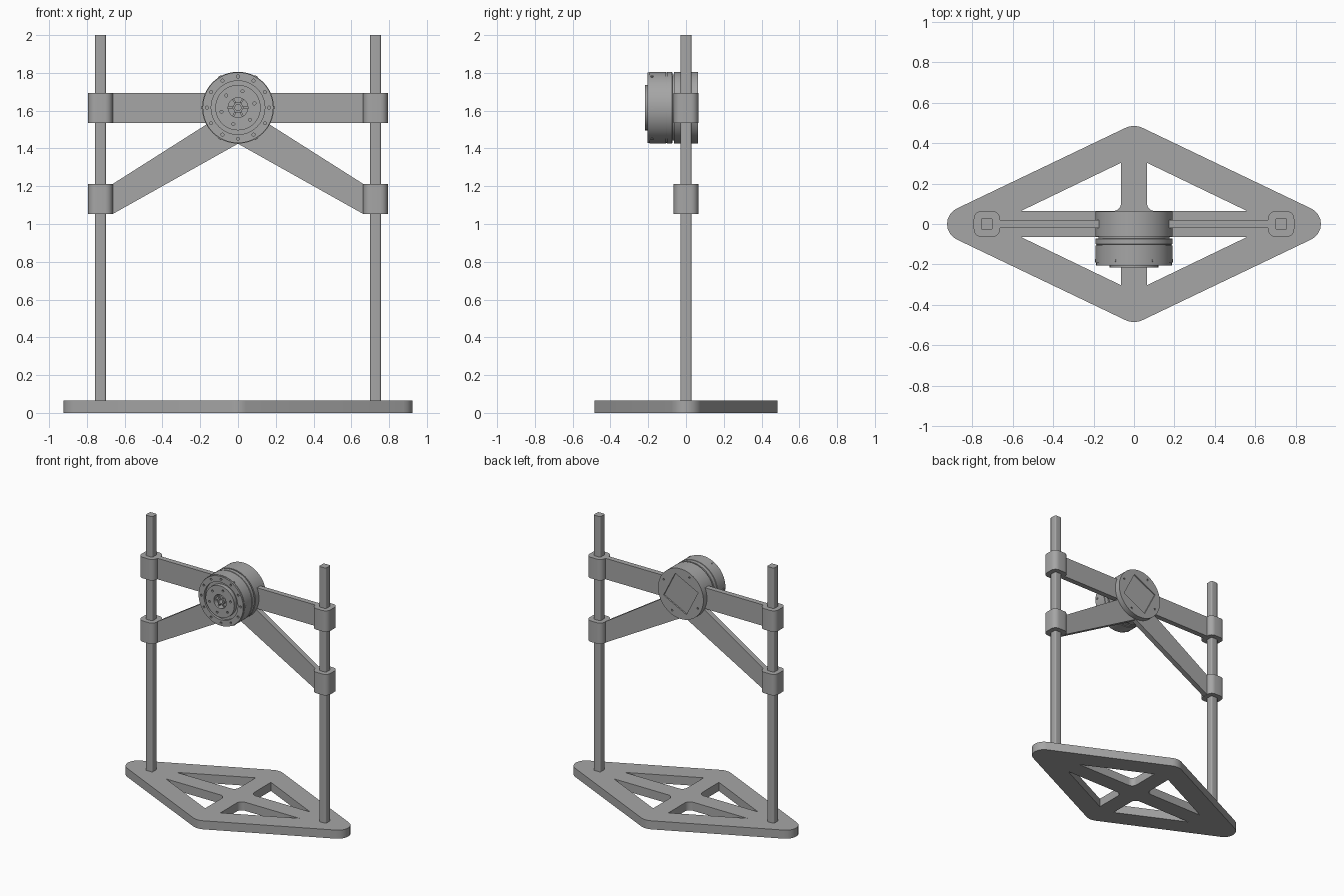
import bpy, bmesh
from math import pi, cos, sin, radians

cube = bpy.data.objects.get("Cube")
if cube:
    bpy.data.objects.remove(cube, do_unlink=True)

COLOR = (0.38, 0.38, 0.38, 1)
grey = bpy.data.materials.new("machined_grey")
grey.use_nodes = True
grey.diffuse_color = COLOR
grey.node_tree.nodes["Principled BSDF"].inputs["Base Color"].default_value = COLOR

HUB_Z = 1.616      # height of the motor axis
HUB_R = 0.19
POST_X = 0.728
BASE_H = 0.065


def arc(cx, cy, r, start, end, n=8):
    step = radians(end - start) / n
    a = radians(start)
    return [(cx + r * cos(a + i * step), cy + r * sin(a + i * step)) for i in range(n + 1)]


def circle(r, cx=0, cy=0, n=64):
    return arc(cx, cy, r, 0, 360, n)[:-1]


def ring_of_holes(count, ring_r, hole_r, offset=0):
    return [circle(hole_r, ring_r * cos(a), ring_r * sin(a), 12)
            for a in (offset + 2 * pi * i / count for i in range(count))]


def rounded_square(half, r):
    c = half - r
    corners = [(c, c), (-c, c), (-c, -c), (c, -c)]
    return [p for i, (x, y) in enumerate(corners) for p in arc(x, y, r, 90 * i, 90 * i + 90, 6)]


def finish(obj):
    """Merge, shade and colour a mesh object."""
    bm = bmesh.new()
    bm.from_mesh(obj.data)
    bmesh.ops.remove_doubles(bm, verts=bm.verts, dist=0.00005)
    bmesh.ops.recalc_face_normals(bm, faces=bm.faces)
    bm.to_mesh(obj.data)
    bm.free()
    obj.data.materials.clear()
    obj.data.materials.append(grey)
    bpy.ops.object.select_all(action="DESELECT")
    obj.select_set(True)
    bpy.context.view_layer.objects.active = obj
    bpy.ops.object.shade_smooth_by_angle(angle=radians(30))
    return obj


def plate(name, loops, low, high, loc=(0, 0, 0), facing_front=False):
    """Extrude an outline with holes from low to high along z, or along y."""
    curve = bpy.data.curves.new(name, "CURVE")
    curve.dimensions = "2D"
    curve.fill_mode = "BOTH"
    curve.extrude = (high - low) / 2
    for loop in loops:
        spline = curve.splines.new("POLY")
        spline.points.add(len(loop) - 1)
        for point, (u, v) in zip(spline.points, loop):
            point.co = (u, v, 0, 1)
        spline.use_cyclic_u = True
    obj = bpy.data.objects.new(name, curve)
    bpy.context.collection.objects.link(obj)
    mid = (low + high) / 2
    obj.location = loc
    if facing_front:
        obj.rotation_euler.x = pi / 2
        obj.location.y += mid
    else:
        obj.location.z += mid
    bpy.ops.object.select_all(action="DESELECT")
    obj.select_set(True)
    bpy.context.view_layer.objects.active = obj
    bpy.ops.object.convert(target="MESH")
    return finish(bpy.context.view_layer.objects.active)


def lathe(name, profile, n=64):
    """Spin (radius, y) points about the motor axis."""
    bm = bmesh.new()
    verts = [bm.verts.new((r, y, 0)) for r, y in profile]
    edges = [bm.edges.new(pair) for pair in zip(verts, verts[1:])]
    bmesh.ops.spin(bm, geom=verts + edges, cent=(0, 0, 0), axis=(0, 1, 0),
                   angle=2 * pi, steps=n, use_merge=False)
    mesh = bpy.data.meshes.new(name)
    bm.to_mesh(mesh)
    bm.free()
    obj = bpy.data.objects.new(name, mesh)
    obj.location.z = HUB_Z
    bpy.context.collection.objects.link(obj)
    return finish(obj)


# Diamond base with four triangular windows
outline = (arc(0.84, 0, 0.085, -65, 65) + arc(0, 0.385, 0.1, 65, 115)
           + arc(-0.84, 0, 0.085, 115, 245) + arc(0, -0.385, 0.1, 245, 295))
window = [(0.56, 0.064), (0.064, 0.303)] + arc(0.104, 0.104, 0.04, 180, 270)
windows = [[(sx * x, sy * y) for x, y in window] for sx in (1, -1) for sy in (1, -1)]
plate("base", [outline] + windows, 0, BASE_H)

# Posts, collars and arms on both sides
for side, s in (("left", 1), ("right", -1)):
    x = s * POST_X
    plate(f"{side}_post", [rounded_square(0.029, 0.01)], BASE_H - 0.01, 2, (x, 0, 0))
    for level, low, high in (("upper", 1.534, 1.693), ("lower", 1.052, 1.211)):
        plate(f"{side}_{level}_collar", [rounded_square(0.065, 0.04)], low, high, (x, 0, 0))
    upper = [(0.1, 1.534), (0.69, 1.534), (0.69, 1.693), (0.1, 1.693)]
    lower = [(0, 1.425), (0.665, 1.052), (0.69, 1.052), (0.69, 1.211), (0.665, 1.211), (0, 1.633)]
    for level, shape in (("upper", upper), ("lower", lower)):
        plate(f"{side}_{level}_arm", [[(s * u, v) for u, v in shape]], -0.02, 0.02, facing_front=True)

# Hub disc and its back cover with a turned square pocket
axis = (0, 0, HUB_Z)
plate("hub_disc", [circle(HUB_R)], -0.063, 0.053, axis, True)
pocket = circle(0.152, n=4)
turn = radians(-18)
pocket = [(u * cos(turn) - v * sin(turn), u * sin(turn) + v * cos(turn)) for u, v in pocket]
plate("hub_back_cover", [circle(HUB_R), pocket] + ring_of_holes(4, 0.16, 0.007, turn + pi / 4),
      0.053, 0.063, axis, True)

# Motor housing with a seam, a rear neck and a recessed front
lathe("motor_housing", [
    (0, -0.17), (0.052, -0.17), (0.052, -0.205), (0.12, -0.205), (0.12, -0.185),
    (0.142, -0.185), (0.142, -0.193), (0.19, -0.193), (0.19, -0.107), (0.186, -0.106),
    (0.186, -0.101), (0.19, -0.1), (0.19, -0.073), (0.175, -0.072), (0.175, -0.06)])
plate("motor_front_rim", [circle(0.187), circle(0.142)] + ring_of_holes(12, 0.165, 0.008),
      -0.205, -0.193, axis, True)
plate("motor_output_flange", [circle(0.12), circle(0.052)] + ring_of_holes(6, 0.09, 0.008, 0.25),
      -0.216, -0.205, axis, True)

# Hollow shaft with spokes inside the bore
plate("motor_shaft", [circle(0.03, n=6), circle(0.016, n=24)], -0.208, -0.165, axis, True)
spoke = [(0.02, -0.005), (0.054, -0.005), (0.054, 0.005), (0.02, 0.005)]
for i in range(6):
    a = i * pi / 3
    shape = [(u * cos(a) - v * sin(a), u * sin(a) + v * cos(a)) for u, v in spoke]
    plate(f"shaft_spoke_{i + 1}", [shape], -0.2, -0.165, axis, True)

# Radial screws around the housing
for i in range(6):
    a = i * pi / 3
    screw = plate(f"side_screw_{i + 1}", [circle(0.008, n=12)], -0.004, 0.004)
    screw.location = (HUB_R * cos(a), -0.18, HUB_Z + HUB_R * sin(a))
    screw.rotation_euler = (0, pi / 2 - a, 0)
